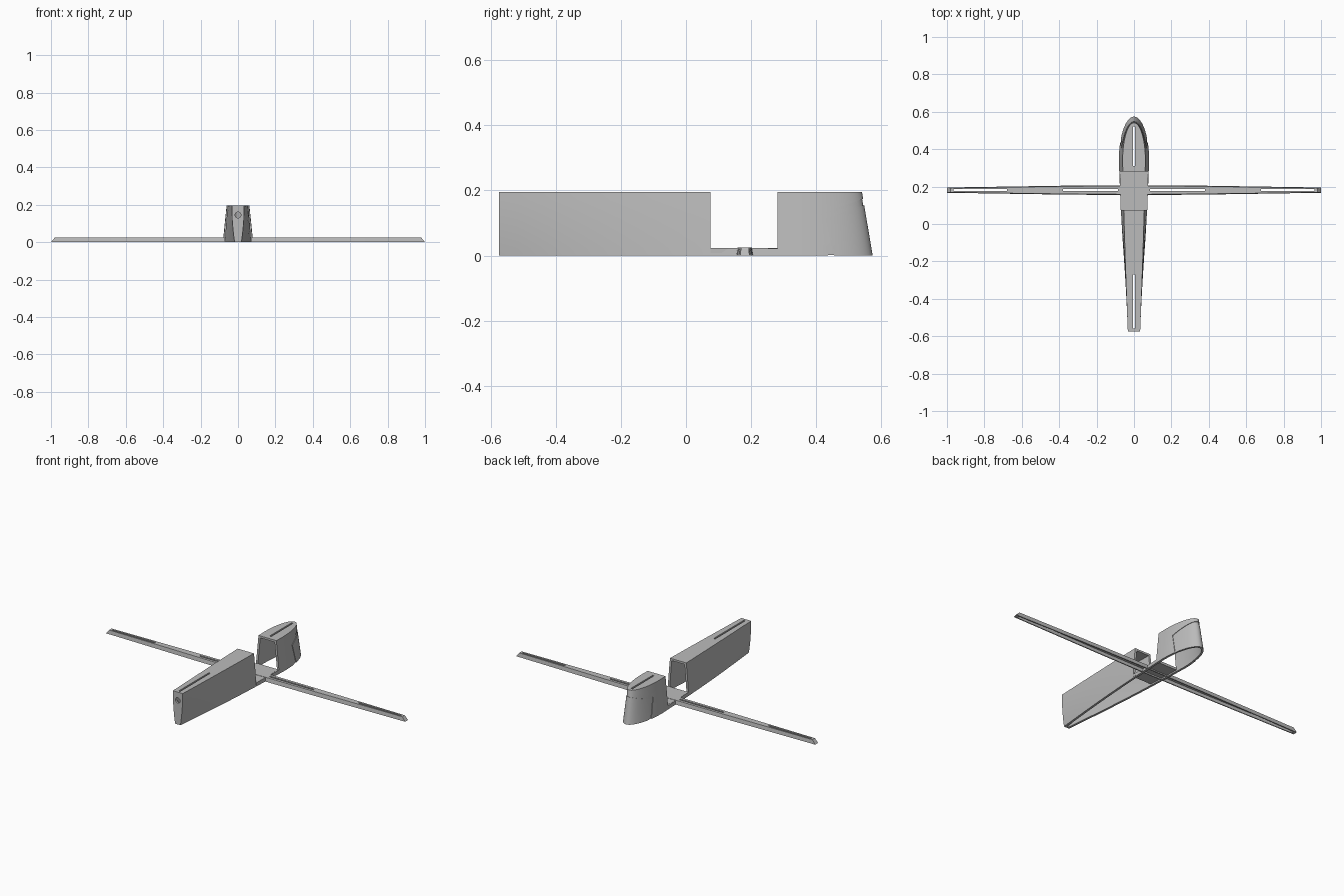
import bpy, bmesh, math

if "Cube" in bpy.data.objects:
    bpy.data.objects.remove(bpy.data.objects["Cube"])

grey = bpy.data.materials.new("plain grey")
grey.diffuse_color = (0.5, 0.5, 0.5, 1)
grey.use_nodes = True
grey.node_tree.nodes["Principled BSDF"].inputs["Base Color"].default_value = grey.diffuse_color
H = 0.195


def make(name, rings):
    """Closed solid lofted through rings of equal point count."""
    bm = bmesh.new()
    vs = [[bm.verts.new(p) for p in r] for r in rings]
    n = len(rings[0])
    for a, b in zip(vs, vs[1:]):
        for i in range(n):
            j = (i + 1) % n
            bm.faces.new((a[i], a[j], b[j], b[i]))
    bm.faces.new(vs[0][::-1])
    bm.faces.new(vs[-1])
    bmesh.ops.recalc_face_normals(bm, faces=bm.faces)
    me = bpy.data.meshes.new(name)
    bm.to_mesh(me)
    bm.free()
    me.materials.append(grey)
    ob = bpy.data.objects.new(name, me)
    bpy.context.collection.objects.link(ob)
    return ob


def box(name, x0, x1, y0, y1, z0, z1):
    return make(name, [[(x0, y0, z), (x1, y0, z), (x1, y1, z), (x0, y1, z)] for z in (z0, z1)])


def boolean(ob, other, op="DIFFERENCE"):
    m = ob.modifiers.new(op, "BOOLEAN")
    m.object, m.operation, m.solver = other, op, "EXACT"
    bpy.context.view_layer.objects.active = ob
    bpy.ops.object.modifier_apply(modifier=m.name)
    bpy.data.objects.remove(other)


def smooth(ob):
    bpy.ops.object.select_all(action="DESELECT")
    ob.select_set(True)
    bpy.context.view_layer.objects.active = ob
    bpy.ops.object.shade_smooth_by_angle(angle=math.radians(25))


def lerp(a, b, t):
    return a + (b - a) * t


def outline(z, off, z_out):
    """Plan outline of the hull at height z, moved inward by off."""
    t = z / H
    nose = lerp(0.018, 0.033, 1 - (1 - t) ** 2)
    wide = lerp(0.081, 0.061, t)
    tail = lerp(0.574, 0.541, t)
    bulge = lerp(0.009, 0.002, t)
    y0, yc = -0.575, 0.34
    side = []
    for i in range(17):
        s = i / 16
        w = lerp(nose, wide, s) + bulge * math.sin(math.pi * s)
        side.append((w - off, lerp(y0 + off, yc, s)))
    for i in range(1, 16):
        a = math.pi / 2 * i / 16
        side.append(((wide - off) * math.cos(a), yc + (tail - off - yc) * math.sin(a)))
    pts = side + [(0, tail - off)] + [(-x, y) for x, y in reversed(side)]
    return [(x, y, z_out) for x, y in pts]


def hull(name, off, z0, z1):
    n = 8
    zs = [lerp(z0, z1, i / n) for i in range(n + 1)]
    return make(name, [outline(min(max(z, 0), H), off, z) for z in zs])


# Hull skin with the tail panel groove cut through to a liner
body = hull("fuselage", 0, 0, H)
band = [(0.60, 0.194), (0.405, 0.125), (0.441, -0.02), (0.460, -0.02), (0.428, 0.113), (0.60, 0.174)]
boolean(body, make("groove_cutter", [[(x, y, z) for y, z in band] for x in (-0.2, 0.2)]))
boolean(body, hull("liner", 0.003, 0.001, H - 0.004), "UNION")

# Hollow interior open below, bay opening, top slots and nose hole
boolean(body, hull("hollow_cutter", 0.013, -0.02, H - 0.012))
boolean(body, box("bay_cutter", -0.2, 0.2, 0.075, 0.281, 0.022, 0.4))
for y0, y1 in ((-0.56, -0.27), (0.31, 0.52)):
    boolean(body, box("slot_cutter", -0.005, 0.005, y0, y1, 0.15, 0.3))
ring = [(0.016 * math.cos(a), 0.145 + 0.016 * math.sin(a)) for a in [math.tau * i / 24 for i in range(24)]]
boolean(body, make("hole_cutter", [[(x, y, z) for x, z in ring] for y in (-0.7, -0.5)]))
smooth(body)

# Floor of the bay
box("bay_floor", -0.071, 0.071, 0.075, 0.284, 0.008, 0.0225)


# Wing bar: tapered, hollow from below, with bevelled tips
def wing_solid(name, inset, z0, z1, tip, bevel):
    rings = []
    for x in (-1, -0.68, -0.38, 0, 0.38, 0.68, 1):
        w = 0.0265 - 0.0125 * max(0, abs(x) - 0.2) / 0.8 - inset
        xb, xt = x, x
        if abs(x) == 1:
            xb, xt = x * tip, x * (tip - bevel)
        rings.append([(xb, 0.181 - w, z0), (xb, 0.181 + w, z0),
                      (xt, 0.181 + w * 0.85, z1), (xt, 0.181 - w * 0.85, z1)])
    return make(name, rings)


wing = wing_solid("wing_bar", 0, 0, 0.024, 1, 0.02)
boolean(wing, wing_solid("channel_cutter", 0.005, -0.01, 0.018, 0.985, 0.015))
for s in (-1, 1):
    for a, b in ((0.085, 0.38), (0.68, 0.965)):
        x0, x1 = sorted((s * a, s * b))
        boolean(wing, box("wing_slot_cutter", x0, x1, 0.176, 0.186, 0.005, 0.05))
